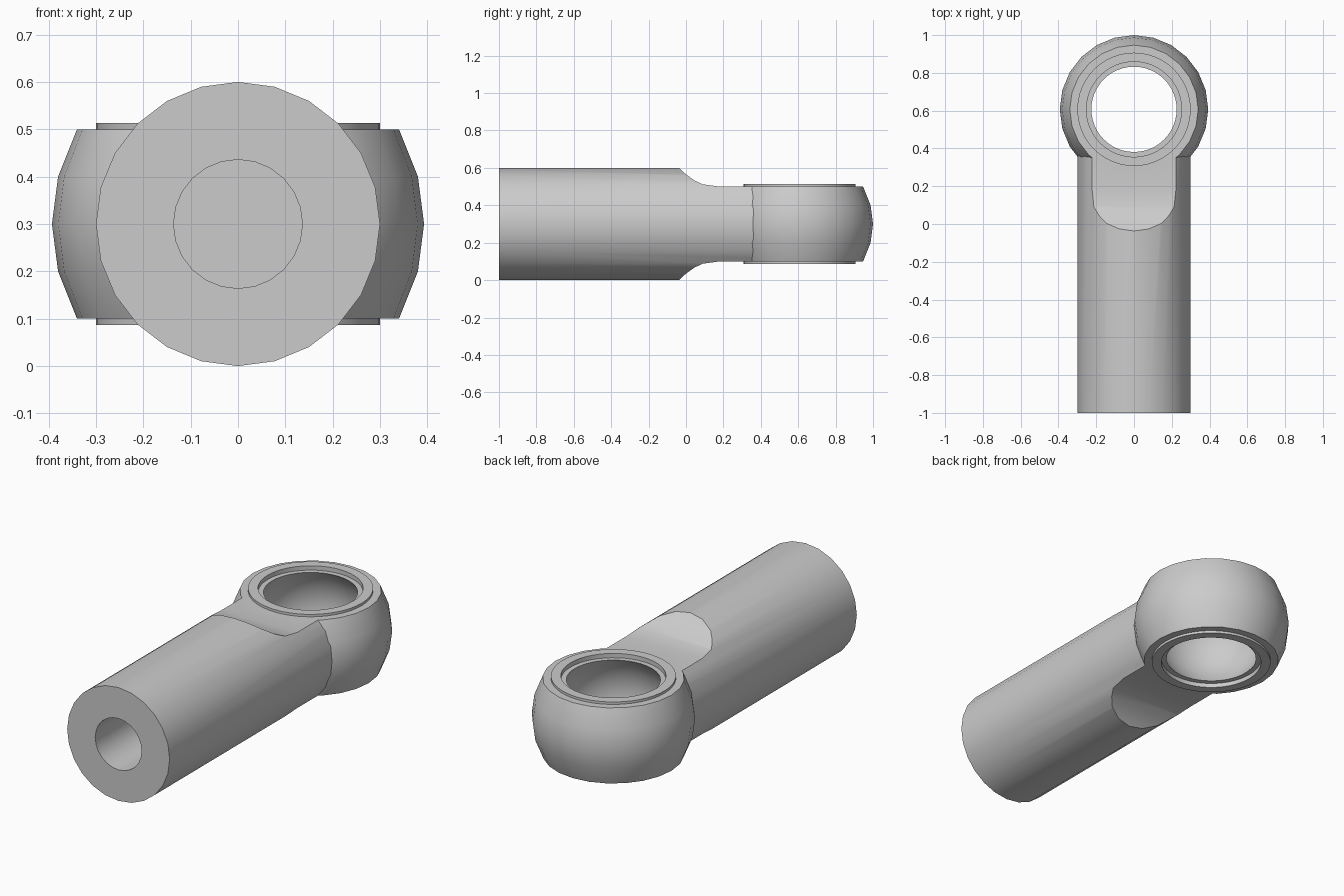
import bpy
import bmesh
from math import cos, sin, pi, radians, sqrt
from mathutils import Matrix

default = bpy.data.objects.get("Cube")
if default:
    bpy.data.objects.remove(default, do_unlink=True)

AXIS_Z = 0.30      # height of the shank axis
EYE_Y = 0.607      # centre of the eye
SHANK_R = 0.30

steel = bpy.data.materials.new("grey_steel")
steel.use_nodes = True
STEEL = (0.6, 0.6, 0.6, 1)
steel.diffuse_color = STEEL
steel.node_tree.nodes["Principled BSDF"].inputs["Base Color"].default_value = STEEL


def finish(name, bm):
    bmesh.ops.recalc_face_normals(bm, faces=bm.faces)
    mesh = bpy.data.meshes.new(name)
    bm.to_mesh(mesh)
    bm.free()
    mesh.materials.append(steel)
    obj = bpy.data.objects.new(name, mesh)
    bpy.context.collection.objects.link(obj)
    return obj


def rod(name, radius, y0, y1, sides=24):
    """Cylinder along y on the shank axis."""
    bm = bmesh.new()
    bmesh.ops.create_cone(bm, cap_ends=True, segments=sides,
                          radius1=radius, radius2=radius, depth=y1 - y0)
    bm.transform(Matrix.Translation((0, (y0 + y1) / 2, AXIS_Z))
                 @ Matrix.Rotation(pi / 2, 4, "X"))
    return finish(name, bm)


def lathe(name, profile, sides):
    """Closed (radius, height) profile turned about the eye axis."""
    bm = bmesh.new()
    rings = []
    for i in range(sides):
        a = 2 * pi * i / sides
        rings.append([bm.verts.new((r * cos(a), EYE_Y + r * sin(a), AXIS_Z + h))
                      for r, h in profile])
    n = len(profile)
    for i in range(sides):
        a, b = rings[i], rings[(i + 1) % sides]
        for j in range(n):
            k = (j + 1) % n
            bm.faces.new((a[j], b[j], b[k], a[k]))
    return finish(name, bm)


def prism(name, outline, half_width):
    """Outline in (y, z offset from axis) extruded along x."""
    bm = bmesh.new()
    face = bm.faces.new([bm.verts.new((-half_width, y, AXIS_Z + z))
                         for y, z in outline])
    ext = bmesh.ops.extrude_face_region(bm, geom=[face])
    verts = [v for v in ext["geom"] if isinstance(v, bmesh.types.BMVert)]
    bmesh.ops.translate(bm, verts=verts, vec=(2 * half_width, 0, 0))
    return finish(name, bm)


def activate(obj):
    bpy.ops.object.select_all(action="DESELECT")
    obj.select_set(True)
    bpy.context.view_layer.objects.active = obj


def cut(obj, cutter):
    mod = obj.modifiers.new("cut", "BOOLEAN")
    mod.operation = "DIFFERENCE"
    mod.solver = "EXACT"
    mod.object = cutter
    activate(obj)
    bpy.ops.object.modifier_apply(modifier=mod.name)
    bpy.data.objects.remove(cutter, do_unlink=True)


# Shank with a blind bore, two filleted flats and a seat for the eye
shank = rod("shank", SHANK_R, -1.0, 0.40)
cut(shank, rod("bore_cutter", 0.136, -1.1, -0.1))
flat = [(-0.07, 0.34), (-0.035, 0.298), (0.0, 0.265), (0.045, 0.233),
        (0.09, 0.212), (0.18, 0.2), (0.6, 0.2), (0.6, 0.34)]
for side in (1, -1):
    cut(shank, prism("flat_cutter", [(y, side * z) for y, z in flat], 0.4))
bm = bmesh.new()
bmesh.ops.create_cone(bm, cap_ends=True, segments=48, radius1=0.335,
                      radius2=0.335, depth=1)
bm.transform(Matrix.Translation((0, EYE_Y, AXIS_Z)))
cut(shank, finish("seat_cutter", bm))

# Barrel-shaped eye
eye = lathe("eye_housing", [(0.30, -0.2), (0.34, -0.2), (0.38, -0.1), (0.393, 0),
                            (0.38, 0.1), (0.34, 0.2), (0.30, 0.2)], 24)

# Liner ring with a shallow recess and a spherical socket
SOCKET_R, LEDGE = 0.295, 0.19
socket = []
for i in range(9):
    h = LEDGE * (1 - i / 4)
    socket.append((sqrt(SOCKET_R ** 2 - h ** 2), h))
liner = lathe("socket_liner", [(0.30, -0.213), (0.30, 0.213), (0.252, 0.213),
                               (0.252, LEDGE)] + socket +
              [(0.252, -LEDGE), (0.252, -0.213)], 48)

for obj in (shank, eye, liner):
    activate(obj)
    bpy.ops.object.shade_smooth_by_angle(angle=radians(30))
